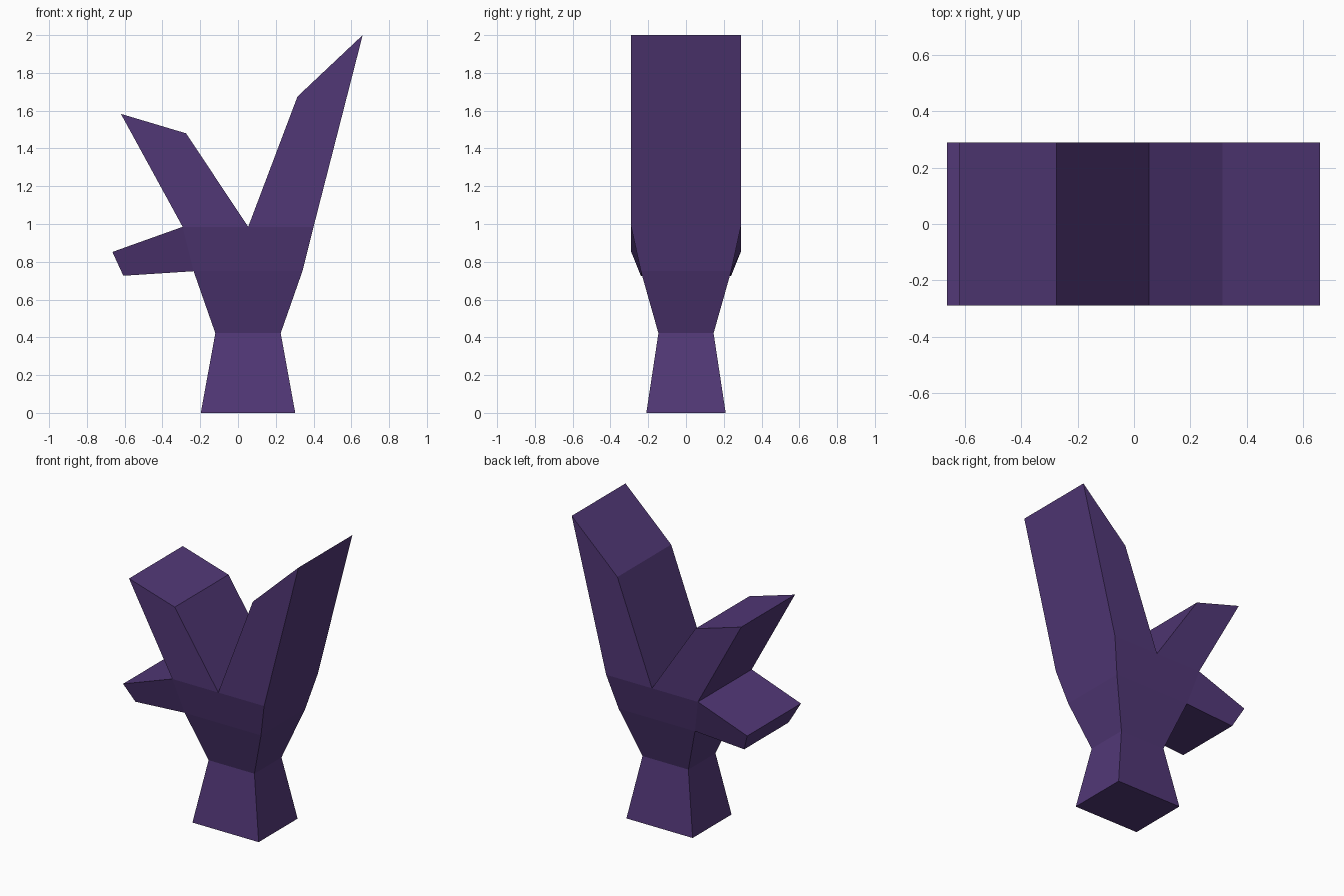
import bpy
import bmesh

cube = bpy.data.objects.get("Cube")
if cube:
    bpy.data.objects.remove(cube, do_unlink=True)

# Single matte purple
purple = bpy.data.materials.new("dark_purple")
purple.use_nodes = True
colour = (0.083, 0.039, 0.183, 1.0)
purple.diffuse_color = colour
bsdf = purple.node_tree.nodes["Principled BSDF"]
bsdf.inputs["Base Color"].default_value = colour
bsdf.inputs["Roughness"].default_value = 0.8

# Silhouette corners: x, z, half depth
corners = {
    "foot_r": (-0.197, 0.0, 0.21), "foot_l": (0.303, 0.0, 0.21),
    "waist_r": (-0.12, 0.422, 0.146), "waist_l": (0.226, 0.422, 0.146),
    "chest_r": (-0.235, 0.75, 0.239), "chest_l": (0.341, 0.75, 0.239),
    "fork_r": (-0.293, 0.985, 0.29), "fork_mid": (0.054, 0.985, 0.29),
    "fork_l": (0.4, 0.985, 0.29),
    "right_tip_out": (-0.62, 1.583, 0.29), "right_tip_in": (-0.275, 1.48, 0.29),
    "left_tip_out": (0.66, 2.0, 0.29), "left_tip_in": (0.315, 1.675, 0.29),
    "stub_low": (-0.607, 0.726, 0.239), "stub_high": (-0.665, 0.852, 0.29),
}

# Panels of the front, each listed counter-clockwise
panels = [
    ("foot_r", "foot_l", "waist_l", "waist_r"),
    ("waist_r", "waist_l", "chest_l", "chest_r"),
    ("chest_r", "chest_l", "fork_l", "fork_mid", "fork_r"),
    ("fork_r", "fork_mid", "right_tip_in", "right_tip_out"),
    ("fork_mid", "fork_l", "left_tip_out", "left_tip_in"),
    ("stub_low", "chest_r", "fork_r", "stub_high"),
]

bm = bmesh.new()
front = {n: bm.verts.new((x, -d, z)) for n, (x, z, d) in corners.items()}
back = {n: bm.verts.new((x, d, z)) for n, (x, z, d) in corners.items()}

# Front and back panels
edges = set()
for panel in panels:
    bm.faces.new([front[n] for n in panel])
    bm.faces.new([back[n] for n in reversed(panel)])
    edges.update(zip(panel, panel[1:] + panel[:1]))

# Side walls along the outer silhouette
for a, b in sorted(edges):
    if (b, a) not in edges:
        bm.faces.new((front[b], front[a], back[a], back[b]))

bmesh.ops.recalc_face_normals(bm, faces=bm.faces)
mesh = bpy.data.meshes.new("branching_trunk")
bm.to_mesh(mesh)
bm.free()
mesh.materials.append(purple)
trunk = bpy.data.objects.new("branching_trunk", mesh)
bpy.context.collection.objects.link(trunk)
